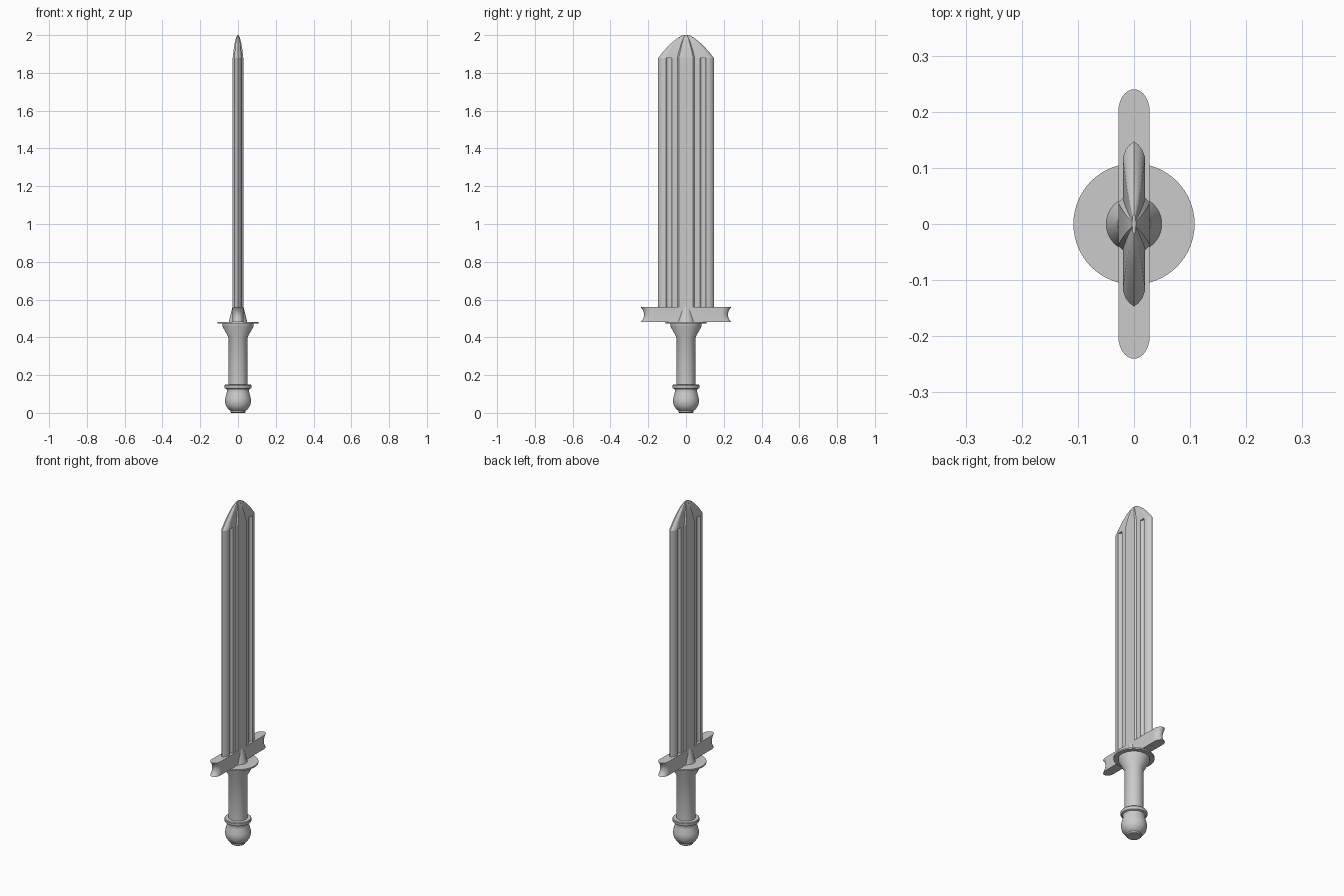
import bpy, bmesh, math

if "Cube" in bpy.data.objects:
    bpy.data.objects.remove(bpy.data.objects["Cube"])


def loft(name, rings, smooth=35):
    """Skin a stack of equal-sized closed rings and cap both ends."""
    bm = bmesh.new()
    rows = [[bm.verts.new(p) for p in ring] for ring in rings]
    n = len(rows[0])
    for a, b in zip(rows, rows[1:]):
        for i in range(n):
            j = (i + 1) % n
            bm.faces.new((a[i], a[j], b[j], b[i]))
    bm.faces.new(rows[0][::-1])
    bm.faces.new(rows[-1])
    bmesh.ops.recalc_face_normals(bm, faces=bm.faces)
    mesh = bpy.data.meshes.new(name)
    bm.to_mesh(mesh)
    bm.free()
    ob = bpy.data.objects.new(name, mesh)
    bpy.context.collection.objects.link(ob)
    bpy.context.view_layer.objects.active = ob
    ob.select_set(True)
    bpy.ops.object.shade_smooth_by_angle(angle=math.radians(smooth))
    ob.select_set(False)
    return ob


def lathe(name, profile, n=40):
    return loft(name, [[(r * math.cos(2 * math.pi * i / n),
                         r * math.sin(2 * math.pi * i / n), z)
                        for i in range(n)] for r, z in profile])


def mirror4(quarter):
    """Mirror an open (x, y) outline, from x = 0 tip down to y > 0, to four quarters."""
    half = quarter + [(x, -y) for x, y in reversed(quarter)]
    return half + [(-x, y) for x, y in reversed(half)][1:-1]


# Pommel with its collar ring
lathe("pommel", [(0.036, 0.0), (0.04, 0.004), (0.04, 0.012), (0.052, 0.02),
                 (0.064, 0.038), (0.069, 0.06), (0.067, 0.08), (0.06, 0.105),
                 (0.058, 0.12), (0.06, 0.126), (0.069, 0.13), (0.071, 0.134),
                 (0.071, 0.146), (0.068, 0.15), (0.05, 0.151)])

# Grip flaring into the hand-guard disc
lathe("grip", [(0.05, 0.145), (0.05, 0.40), (0.082, 0.457),
               (0.083, 0.472)])
lathe("guard_disc", [(0.108, 0.472), (0.108, 0.48)], 64)

# Tapered socket through the crossguard
lathe("blade_socket", [(0.05, 0.478), (0.029, 0.56)])

# Crossguard: pointed oval ends, scooped hollow in side view
rings = []
for k in range(9):
    t = k / 4 - 1
    reach = 0.222 + 0.018 * t * t
    arc = [math.pi / 2 * i / 8 for i in range(9)]
    quarter = [(0.028 * math.sin(a), reach - 0.04 + 0.04 * math.cos(a)) for a in arc]
    rings.append([(x, y, 0.52 + 0.04 * t) for x, y in mirror4(quarter)])
loft("crossguard", rings)


# Blade: rounded edges, two half-round fullers and a raised spine per side
def blade_ring(z, sx=1, sy=1, depth=0.0):
    arc = [math.pi * i / 8 for i in range(9)]
    groove = [(0.02 - depth * math.sin(a), 0.09 + 0.015 * math.cos(a)) for a in arc]
    quarter = ([(0, 0.147), (0.008, 0.141), (0.015, 0.132), (0.02, 0.118)]
               + groove + [(0.02, 0.046), (0.028, 0.038)])
    return [(x * sx, y * sy, z) for x, y in mirror4(quarter)]


tip = [(1.88, 1, 1), (1.92, 0.84, 0.78), (1.955, 0.64, 0.55),
       (1.982, 0.4, 0.33), (2.0, 0.12, 0.12)]
loft("blade", [blade_ring(0.555, depth=0.012), blade_ring(1.88, depth=0.012)]
     + [blade_ring(*level) for level in tip], 25)
